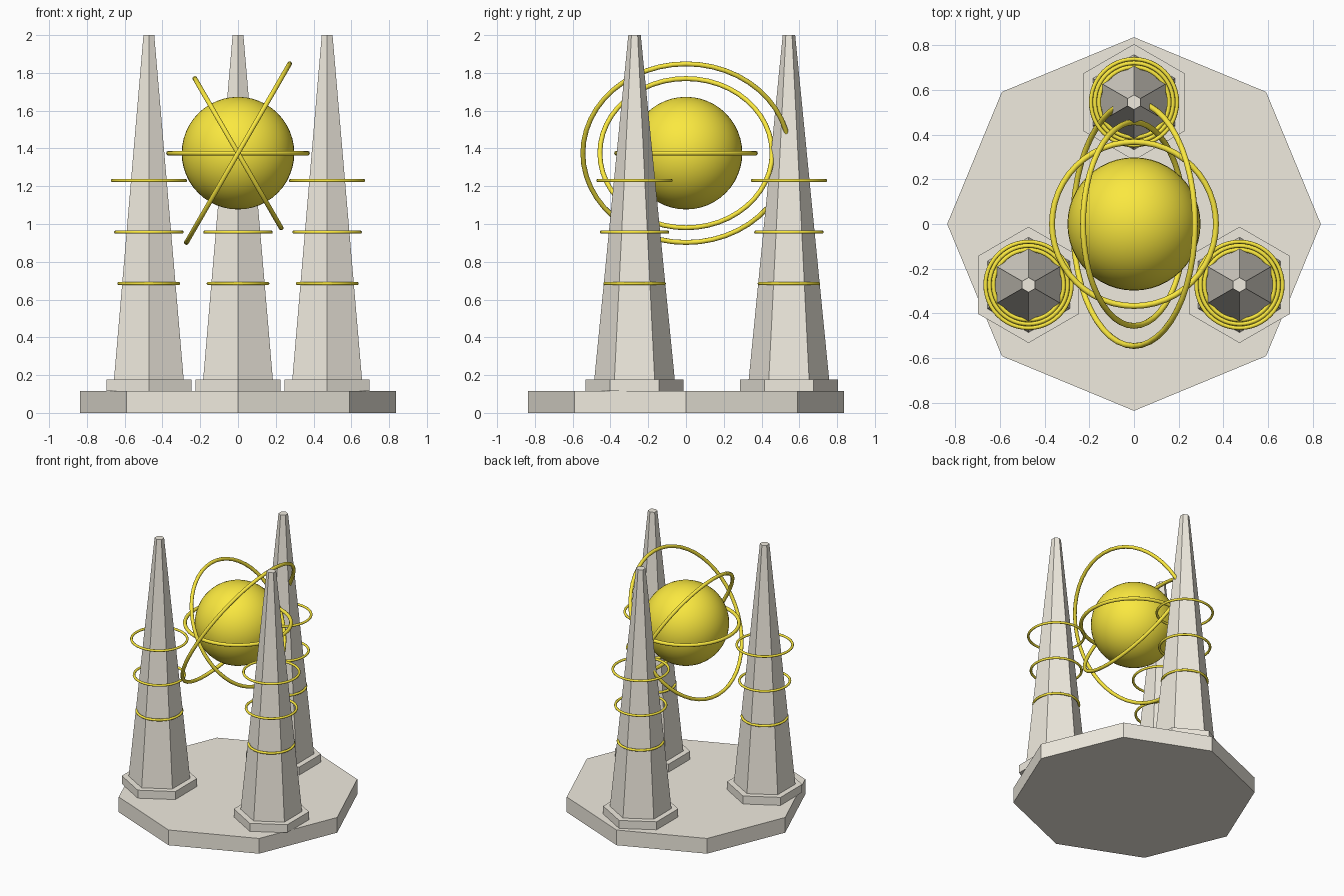
import bpy, math

if "Cube" in bpy.data.objects:
    bpy.data.objects.remove(bpy.data.objects["Cube"])


def material(name, color):
    m = bpy.data.materials.new(name)
    m.diffuse_color = color
    m.use_nodes = True
    m.node_tree.nodes["Principled BSDF"].inputs["Base Color"].default_value = m.diffuse_color
    return m


STONE = material("stone", (0.87, 0.83, 0.74, 1))
GOLD = material("gold", (0.96, 0.81, 0.05, 1))


def finish(name, mat, smooth=False):
    ob = bpy.context.object
    ob.name = name
    ob.data.materials.append(mat)
    if smooth:
        bpy.ops.object.shade_smooth()
    return ob


def prism(name, sides, r1, r2, z1, z2, x=0, y=0):
    bpy.ops.mesh.primitive_cone_add(vertices=sides, radius1=r1, radius2=r2, depth=z2 - z1,
                                    location=(x, y, (z1 + z2) / 2))
    return finish(name, STONE)


def ring(name, major, minor, loc, tilt=0):
    bpy.ops.mesh.primitive_torus_add(major_radius=major, minor_radius=minor,
                                     major_segments=48, minor_segments=10,
                                     location=loc, rotation=(0, math.radians(tilt), 0))
    return finish(name, GOLD, True)


# octagonal base
prism("base", 8, 0.836, 0.836, 0, 0.116)

# three hexagonal spires, each with a plinth and three floating rings
for label, angle in (("back", 90), ("left", 210), ("right", 330)):
    x = 0.545 * math.cos(math.radians(angle))
    y = 0.545 * math.sin(math.radians(angle))
    prism(label + "_plinth", 6, 0.26, 0.26, 0.116, 0.177, x, y)
    prism(label + "_spire", 6, 0.213, 0.033, 0.177, 2.0, x, y)
    for i, (z, r) in enumerate(((0.685, 0.157), (0.957, 0.175), (1.23, 0.193))):
        ring(f"{label}_spire_ring_{i + 1}", r, 0.009, (x, y, z))

# central orb
CENTRE = (0, 0, 1.375)
bpy.ops.mesh.primitive_uv_sphere_add(segments=48, ring_count=24, radius=0.298, location=CENTRE)
finish("orb", GOLD, True)

# orbit rings around the orb
ring("inner_orbit", 0.367, 0.013, CENTRE)
ring("middle_orbit", 0.456, 0.013, CENTRE, 60)
ring("outer_orbit", 0.546, 0.013, CENTRE, -60)
